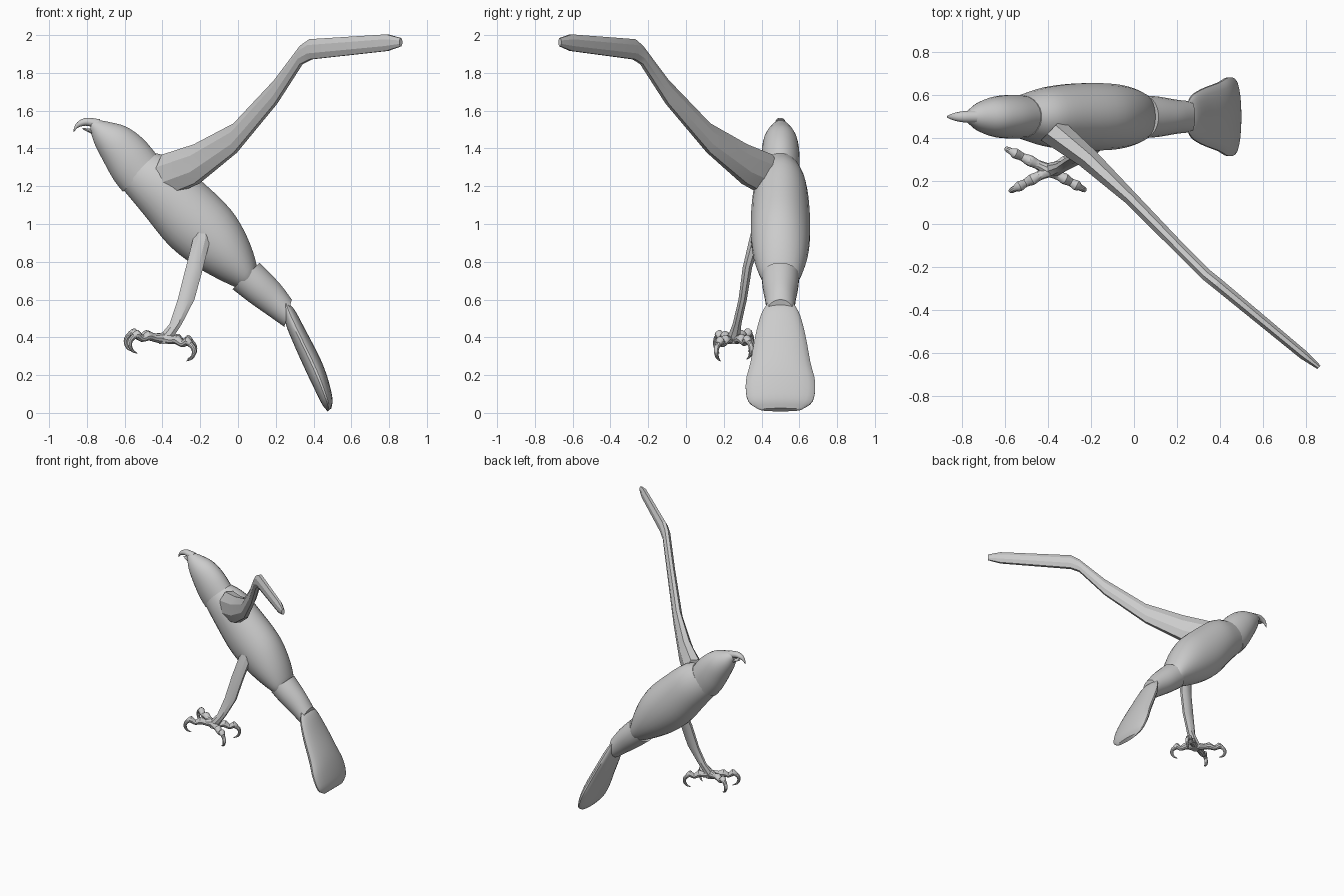
import bpy, bmesh, math
from mathutils import Vector as V


def loft(name, rings, sides=24, steps=4, power=1.0, angle=35):
    """Skin a list of (centre, u, v) elliptical rings, smoothed lengthwise."""
    def spline(a, b, c, d, t):
        return 0.5 * (2 * b + (c - a) * t + (2 * a - 5 * b + 4 * c - d) * t * t
                      + (3 * b - a - 3 * c + d) * t ** 3)
    dense = []
    last = len(rings) - 1
    for i in range(last):
        q = [rings[max(0, min(last, i + k))] for k in (-1, 0, 1, 2)]
        for s in range(steps):
            dense.append([spline(*[V(r[j]) for r in q], s / steps) for j in range(3)])
    dense.append([V(p) for p in rings[-1]])
    bm = bmesh.new()
    loops = []
    for c, u, v in dense:
        loop = []
        for k in range(sides):
            a = 2 * math.pi * (k + 0.5) / sides
            x, y = math.cos(a), math.sin(a)
            x = math.copysign(abs(x) ** power, x)
            y = math.copysign(abs(y) ** power, y)
            loop.append(bm.verts.new(c + u * x + v * y))
        loops.append(loop)
    for a, b in zip(loops, loops[1:]):
        for k in range(sides):
            n = (k + 1) % sides
            bm.faces.new((a[k], a[n], b[n], b[k]))
    bm.faces.new(loops[0])
    bm.faces.new(loops[-1])
    bmesh.ops.recalc_face_normals(bm, faces=bm.faces)
    me = bpy.data.meshes.new(name)
    bm.to_mesh(me)
    bm.free()
    ob = bpy.data.objects.new(name, me)
    bpy.context.collection.objects.link(ob)
    bpy.context.view_layer.objects.active = ob
    ob.select_set(True)
    bpy.ops.object.shade_smooth_by_angle(angle=math.radians(angle))
    ob.select_set(False)
    return ob


def side_loft(name, rows, **kw):
    """Rows are upper x, z, lower x, z and half width in y."""
    rings = []
    for x1, z1, x2, z2, w in rows:
        a, b = V((x1, 0.5, z1)), V((x2, 0.5, z2))
        rings.append(((a + b) / 2, (a - b) / 2, V((0, w, 0))))
    return loft(name, rings, **kw)


def tube(name, pts, radii):
    """Round tapering tube in a vertical plane."""
    pts = [V(p) for p in pts]
    flat = pts[-2] - pts[0]
    side = V((-flat.y, flat.x, 0)).normalized()
    rings = []
    for i, (p, r) in enumerate(zip(pts, radii)):
        d = (pts[min(i + 1, len(pts) - 1)] - pts[max(i - 1, 0)]).normalized()
        rings.append((p, d.cross(side).normalized() * r, side * r))
    return loft(name, rings, sides=10, steps=3)


# Trunk and head
side_loft("body", [
    (-0.43, 1.375, -0.62, 1.195, 0.10), (-0.33, 1.34, -0.50, 1.05, 0.137),
    (-0.20, 1.235, -0.37, 0.89, 0.155), (-0.04, 1.08, -0.24, 0.785, 0.157),
    (0.05, 0.93, -0.11, 0.71, 0.14), (0.10, 0.78, 0.01, 0.655, 0.10),
    (0.095, 0.71, 0.05, 0.645, 0.05)])
side_loft("head", [
    (-0.42, 1.355, -0.61, 1.17, 0.10), (-0.50, 1.45, -0.66, 1.235, 0.102),
    (-0.59, 1.515, -0.715, 1.335, 0.093), (-0.68, 1.54, -0.758, 1.42, 0.068),
    (-0.74, 1.55, -0.778, 1.48, 0.04), (-0.77, 1.553, -0.785, 1.495, 0.027)])

# Hooked beak, upper and lower
side_loft("upper_beak", [
    (-0.73, 1.555, -0.75, 1.50, 0.03), (-0.80, 1.563, -0.79, 1.518, 0.026),
    (-0.845, 1.545, -0.822, 1.518, 0.019), (-0.866, 1.515, -0.85, 1.508, 0.010),
    (-0.872, 1.487, -0.868, 1.487, 0.003)], sides=14)
side_loft("lower_beak", [
    (-0.75, 1.505, -0.76, 1.465, 0.028), (-0.80, 1.507, -0.79, 1.485, 0.02),
    (-0.825, 1.508, -0.82, 1.50, 0.006)], sides=12)

# Tail base and fan
side_loft("tail_base", [
    (0.115, 0.795, -0.03, 0.655, 0.10), (0.165, 0.745, 0.06, 0.585, 0.094),
    (0.23, 0.675, 0.16, 0.515, 0.08), (0.285, 0.60, 0.245, 0.455, 0.073)])
side_loft("tail_fan", [
    (0.26, 0.585, 0.245, 0.575, 0.07), (0.30, 0.545, 0.25, 0.48, 0.105),
    (0.365, 0.425, 0.29, 0.375, 0.135), (0.435, 0.29, 0.35, 0.24, 0.16),
    (0.475, 0.185, 0.40, 0.135, 0.185), (0.50, 0.08, 0.445, 0.045, 0.172),
    (0.495, 0.025, 0.475, 0.008, 0.11)])

# Wing: centre x, y, top z, bottom z, half thickness
normal = V((0.69, 0.72, 0))
wing = []
for x, y, top, bottom, t in [
        (-0.385, 0.44, 1.37, 1.14, 0.075), (-0.22, 0.31, 1.425, 1.21, 0.055),
        (-0.015, 0.12, 1.535, 1.375, 0.035), (0.20, -0.10, 1.765, 1.635, 0.03),
        (0.335, -0.235, 1.945, 1.845, 0.03), (0.385, -0.275, 1.98, 1.87, 0.03),
        (0.79, -0.61, 2.005, 1.915, 0.024), (0.862, -0.668, 1.985, 1.94, 0.012)]:
    wing.append((V((x, y, (top + bottom) / 2)),
                 V((0, 0, (top - bottom) / 2 * 1.05)), normal * t))
loft("wing", wing, sides=8, steps=1, angle=25)

# Leg: centre x, y, z and half sizes in x and y
leg = [(V((x, y, z)), V((a, 0, 0)), V((0, b, 0))) for x, y, z, a, b in [
    (-0.195, 0.40, 1.04, 0.045, 0.035), (-0.19, 0.37, 0.93, 0.05, 0.035),
    (-0.23, 0.325, 0.77, 0.05, 0.027), (-0.275, 0.30, 0.60, 0.048, 0.024),
    (-0.33, 0.27, 0.47, 0.035, 0.025), (-0.375, 0.255, 0.41, 0.042, 0.035),
    (-0.385, 0.25, 0.365, 0.035, 0.03)]]
loft("leg", leg, sides=8, steps=1, angle=30)

# Four splayed toes with curved claws
hub = V((-0.395, 0.25, 0.395))
for i, tip in enumerate([(-0.575, 0.34, 0.415), (-0.555, 0.165, 0.405),
                         (-0.25, 0.17, 0.365), (-0.245, 0.335, 0.375)]):
    tip = V(tip)
    d = (tip - hub)
    out = V((d.x, d.y, 0)).normalized()
    path = [hub + d * f + V((0, 0, h)) for f, h in [
        (0, 0), (0.3, 0.0), (0.5, 0.008), (0.7, -0.008), (0.88, 0.012), (1, 0)]]
    tube(f"toe_{i + 1}", path, [0.032, 0.022, 0.026, 0.019, 0.024, 0.014])
    claw = [tip + out * a + V((0, 0, h)) for a, h in [
        (-0.015, 0.005), (0.012, -0.015), (0.02, -0.045), (0.005, -0.075), (-0.025, -0.09)]]
    tube(f"claw_{i + 1}", claw, [0.016, 0.014, 0.012, 0.008, 0.002])
